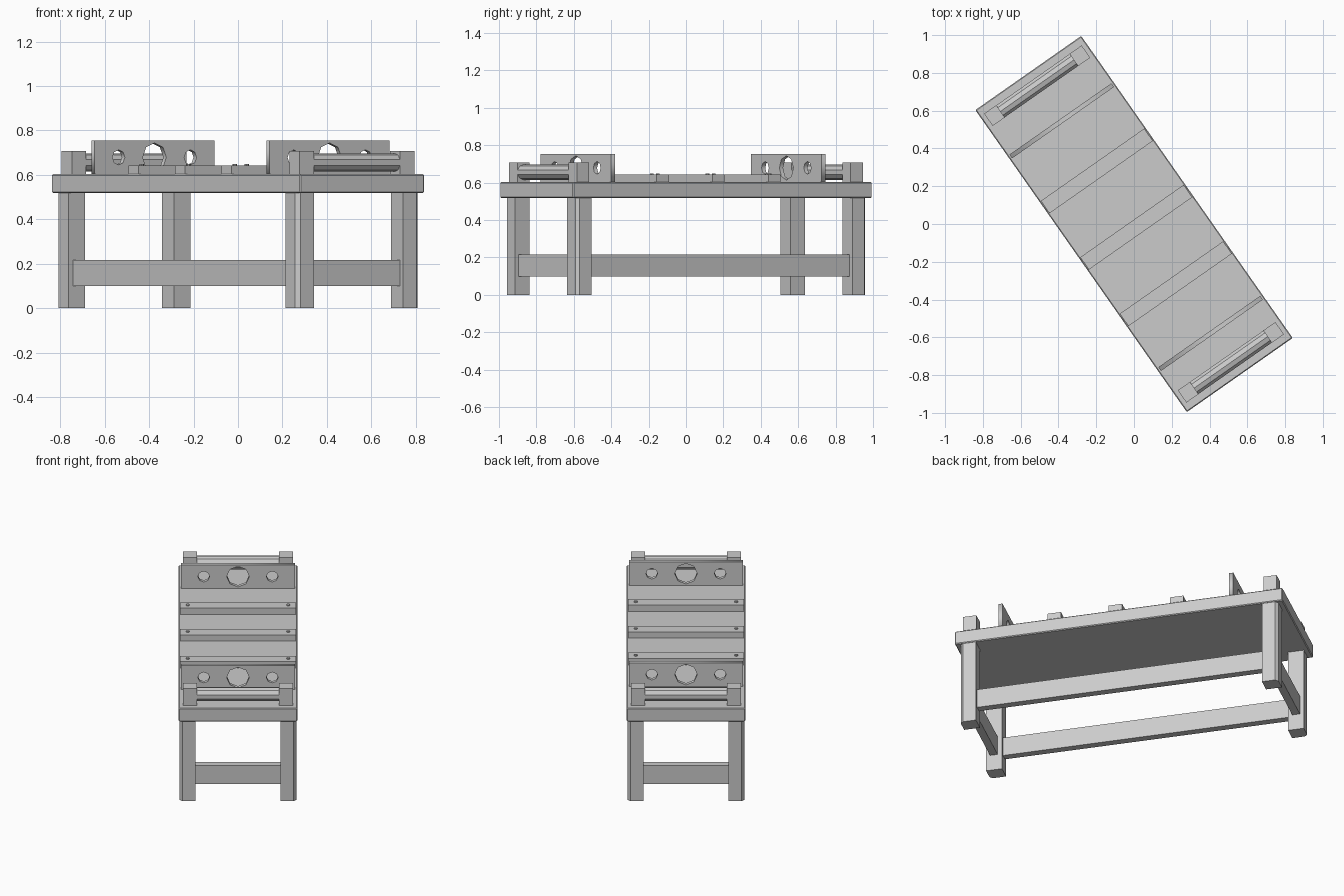
import bpy, bmesh, math
from mathutils import Matrix, Vector

if "Cube" in bpy.data.objects:
    bpy.data.objects.remove(bpy.data.objects["Cube"])

# Local frame: x along the table, y across it; the whole model is turned by R
R = Matrix.Rotation(math.radians(-55), 4, 'Z')
TOP = 0.603


def finish(name, bm):
    bmesh.ops.recalc_face_normals(bm, faces=bm.faces)
    bm.transform(R)
    me = bpy.data.meshes.new(name)
    bm.to_mesh(me)
    bm.free()
    ob = bpy.data.objects.new(name, me)
    bpy.context.collection.objects.link(ob)
    return ob


def box_bm(center, size):
    bm = bmesh.new()
    bmesh.ops.create_cube(bm, size=1, matrix=Matrix.Translation(center) @ Matrix.Diagonal((*size, 1)))
    return bm


def box(name, center, size, bevel=0):
    bm = box_bm(center, size)
    if bevel:
        bmesh.ops.bevel(bm, geom=bm.edges[:], offset=bevel, segments=1, affect='EDGES')
    return finish(name, bm)


def cylinder(name, center, radius, depth, sides, rot=Matrix.Identity(4)):
    bm = bmesh.new()
    bmesh.ops.create_cone(bm, cap_ends=True, segments=sides, radius1=radius, radius2=radius,
                          depth=depth, matrix=Matrix.Translation(center) @ rot)
    return finish(name, bm)


def leg(name, sx, sy):
    # square leg with its outer vertical corner chamfered
    bm = box_bm((sx * 0.899, sy * 0.29, 0.265), (0.094, 0.092, 0.53))
    edge = [e for e in bm.edges
            if all(v.co.x * sx > 0.9 and v.co.y * sy > 0.3 for v in e.verts)]
    bmesh.ops.bevel(bm, geom=edge, offset=0.017, segments=1, affect='EDGES')
    finish(name, bm)


def restraint_board(name, x):
    # upright board with three octagonal holes, as an extruded outline
    cu = bpy.data.curves.new(name + "_outline", 'CURVE')
    cu.dimensions, cu.fill_mode, cu.extrude = '2D', 'BOTH', 0.012

    def loop(pts):
        sp = cu.splines.new('POLY')
        sp.points.add(len(pts) - 1)
        for p, co in zip(sp.points, pts):
            p.co = (*co, 0, 1)
        sp.use_cyclic_u = True

    z0, z1 = TOP - 0.003, 0.754
    loop([(-0.329, z0), (0.329, z0), (0.329, z1), (-0.329, z1)])
    for y, r in ((-0.197, 0.034), (0, 0.065), (0.197, 0.034)):
        loop([(y + r * math.cos(k * math.pi / 4), 0.679 + r * math.sin(k * math.pi / 4))
              for k in range(8)])
    tmp = bpy.data.objects.new(name + "_outline", cu)
    bpy.context.collection.objects.link(tmp)
    bpy.context.view_layer.update()
    me = bpy.data.meshes.new_from_object(tmp)
    bpy.data.objects.remove(tmp)
    bm = bmesh.new()
    bm.from_mesh(me)
    bpy.data.meshes.remove(me)
    bmesh.ops.remove_doubles(bm, verts=bm.verts, dist=1e-5)
    bm.transform(Matrix(((0, 0, 1, x), (1, 0, 0, 0), (0, 1, 0, 0), (0, 0, 0, 1))))
    finish(name, bm)


# Table top
box("table_top", (0, 0, 0.561), (1.952, 0.684, 0.084), 0.005)

# Legs, roller posts, rails and rollers
for sx, end in ((-1, "back"), (1, "front")):
    for sy, side in ((-1, "left"), (1, "right")):
        leg(f"{end}_{side}_leg", sx, sy)
        box(f"{end}_{side}_roller_post", (sx * 0.894, sy * 0.276, 0.653), (0.079, 0.078, 0.11))
    box(f"{end}_cross_rail", (sx * 0.9, 0, 0.158), (0.045, 0.5, 0.118))
    cylinder(f"{end}_roller", (sx * 0.894, 0, 0.656), 0.041, 0.5, 10,
             Matrix.Rotation(math.pi / 2, 4, 'X'))
for sy, side in ((-1, "left"), (1, "right")):
    box(f"{side}_long_rail", (0, sy * 0.287, 0.158), (1.72, 0.045, 0.118))

# Upright restraint boards
restraint_board("back_restraint_board", -0.667)
restraint_board("front_restraint_board", 0.707)

# Cross battens, each with a nail at both ends
for i, x in enumerate((-0.343, 0.021, 0.386)):
    box(f"batten_{i + 1}", (x, 0, TOP + 0.019), (0.08, 0.668, 0.042))
    for sy in (-1, 1):
        cylinder(f"batten_{i + 1}_nail", (x, sy * 0.289, TOP + 0.042), 0.01, 0.01, 8)
